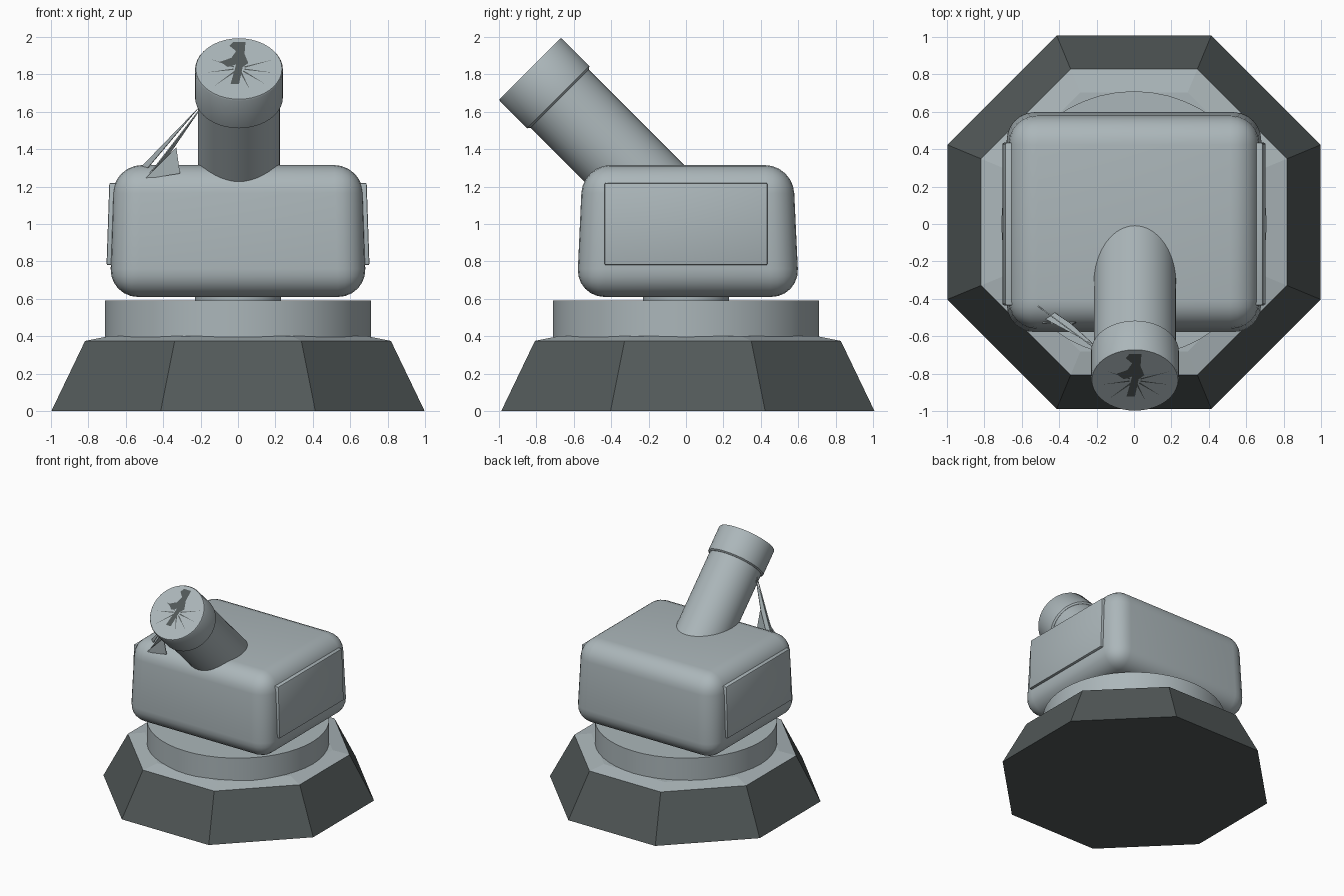
import bpy, bmesh, math
from mathutils import Vector, Matrix

cube = bpy.data.objects.get("Cube")
if cube:
    bpy.data.objects.remove(cube, do_unlink=True)


def material(name, r, g, b):
    m = bpy.data.materials.new(name)
    m.use_nodes = True
    m.diffuse_color = (r, g, b, 1)
    m.node_tree.nodes["Principled BSDF"].inputs["Base Color"].default_value = (r, g, b, 1)
    return m


LIGHT = material("pale grey paint", 0.41, 0.47, 0.49)
DARK = material("dark grey paint", 0.085, 0.1, 0.1)


def add(name, bm, mats, smooth=True, matrix=None):
    mesh = bpy.data.meshes.new(name)
    bmesh.ops.recalc_face_normals(bm, faces=bm.faces)
    if matrix:
        bm.transform(matrix)
    bm.to_mesh(mesh)
    bm.free()
    obj = bpy.data.objects.new(name, mesh)
    bpy.context.collection.objects.link(obj)
    for m in mats:
        mesh.materials.append(m)
    if smooth:
        bpy.ops.object.select_all(action='DESELECT')
        obj.select_set(True)
        bpy.context.view_layer.objects.active = obj
        bpy.ops.object.shade_smooth_by_angle(angle=math.radians(35))
    return obj


def lathe(name, profile, sides, mats, turn=0, smooth=True, matrix=None, rule=None):
    """Closed solid through rings of (radius, height)."""
    bm = bmesh.new()
    rings = []
    for r, z in profile:
        angles = [turn + 2 * math.pi * i / sides for i in range(sides)]
        rings.append([bm.verts.new((r * math.cos(a), r * math.sin(a), z)) for a in angles])
    for a, b in zip(rings, rings[1:]):
        for i in range(sides):
            j = (i + 1) % sides
            bm.faces.new((a[i], a[j], b[j], b[i]))
    bm.faces.new(rings[0])
    bm.faces.new(rings[-1])
    if rule:
        for f in bm.faces:
            f.material_index = rule(f)
    return add(name, bm, mats, smooth, matrix)


def box(name, x, y, z, bevel, segments, shape=None):
    bm = bmesh.new()
    bmesh.ops.create_cube(bm, size=1)
    for v in bm.verts:
        v.co = Vector((x[v.co.x > 0], y[v.co.y > 0], z[v.co.z > 0]))
        if shape:
            shape(v)
    bmesh.ops.bevel(bm, geom=bm.edges[:], offset=bevel, segments=segments,
                    profile=0.5, affect='EDGES')
    return add(name, bm, [LIGHT])


# Octagonal base: dark slopes and underside, pale top
lathe("base", [(1.08, 0), (0.885, 0.375), (0.75, 0.40)], 8, [DARK, LIGHT],
      turn=math.pi / 8, smooth=False, matrix=Matrix.Translation((0, 0.01, 0)),
      rule=lambda f: int(f.calc_center_median().z > 0.3))

# Turntable and neck
lathe("turntable", [(0.71, 0.36), (0.71, 0.59)], 48, [LIGHT])
lathe("neck", [(0.23, 0.57), (0.23, 0.63)], 32, [LIGHT])


# Rounded housing, a little narrower at the top
def taper(v):
    if v.co.z > 1:
        v.co.x *= 0.97
        v.co.y *= 0.945


box("housing", (-0.685, 0.685), (-0.585, 0.605), (0.61, 1.315), 0.15, 6, taper)

# Side panels leaning with the housing walls
for side, name in ((-1, "right_panel"), (1, "left_panel")):
    def lean(v, side=side):
        v.co.x = side * (abs(v.co.x) - 0.015 * (v.co.z > 1))
    box(name, sorted((side * 0.64, side * 0.703)), (-0.435, 0.435), (0.78, 1.22),
        0.008, 2, lean)

# Barrel with a collar, built along its own axis
axis = Vector((0, -1, 1)).normalized()
frame = Matrix((Vector((1, 0, 0)), Vector((0, 1, 1)).normalized(), axis)).transposed().to_4x4()
frame = Matrix.Translation((0.005, -0.835, 1.83)) @ frame
lathe("barrel", [(0.22, -1.1), (0.22, -0.18)], 40, [LIGHT], matrix=frame)
lathe("collar", [(0.222, -0.225), (0.235, -0.215), (0.235, -0.008), (0.23, 0)],
      40, [LIGHT], matrix=frame)

# Torn muzzle opening and radiating cracks, thin plates on the end face
bm = bmesh.new()
tear = [(-.05, .17), (-.03, .2), (.035, .2), (.03, .11), (.05, .04), (.02, .01),
        (.0, -.12), (-.045, -.12), (-.015, .03), (-.06, .01), (-.1, .05), (-.04, .08), (-.015, .13)]
bm.faces.new([bm.verts.new((x, y, 0.003)) for x, y in tear])
for angle, reach in ((-70, .17), (-40, .18), (-10, .19), (20, .2), (155, .17), (190, .18), (225, .19)):
    a = math.radians(angle)
    out, wide = Vector((math.cos(a), math.sin(a), 0)), Vector((-math.sin(a), math.cos(a), 0))
    pts = [out * 0.03 + wide * 0.005, out * 0.03 - wide * 0.005, out * reach]
    bm.faces.new([bm.verts.new(p + Vector((0, 0, 0.002))) for p in pts])
bmesh.ops.triangulate(bm, faces=bm.faces[:])
add("muzzle_opening", bm, [DARK], smooth=False, matrix=frame)


# Thin bracing fins between collar and housing
def fin(name, points):
    bm = bmesh.new()
    bm.faces.new([bm.verts.new(p) for p in points])
    obj = add(name, bm, [LIGHT], smooth=False)
    mod = obj.modifiers.new("thickness", 'SOLIDIFY')
    mod.thickness = 0.006


fin("brace_outer", [(-.21, -.66, 1.62), (-.52, -.43, 1.30), (-.48, -.46, 1.30)])
fin("brace_inner", [(-.21, -.65, 1.61), (-.49, -.50, 1.25), (-.43, -.47, 1.29), (-.34, -.53, 1.42)])
fin("brace_foot", [(-.50, -.53, 1.24), (-.31, -.53, 1.27), (-.33, -.54, 1.41)])
